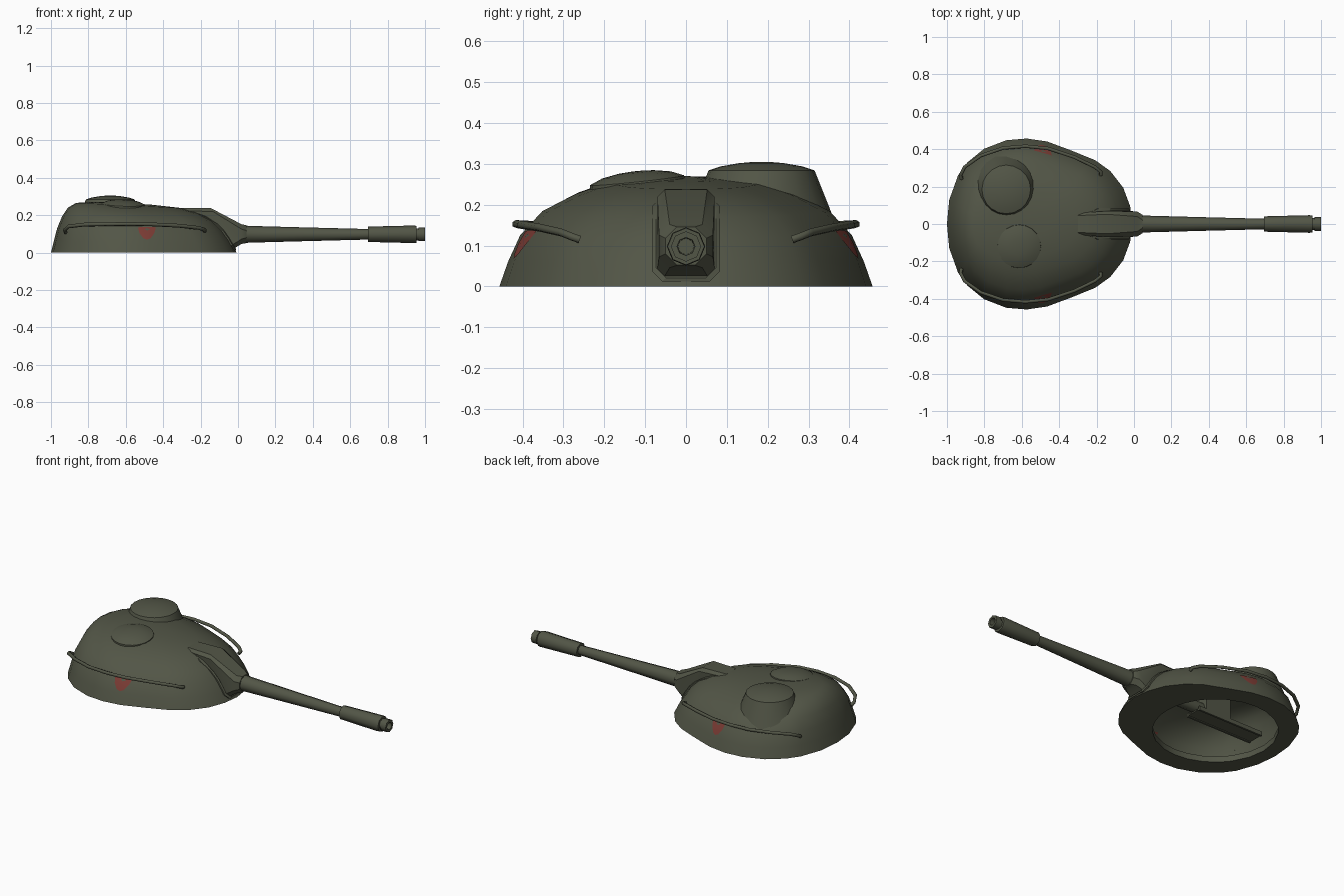
import bpy, math
from math import sin, cos, pi, radians
from mathutils import Vector
from mathutils.bvhtree import BVHTree

cube = bpy.data.objects.get("Cube")
if cube:
    bpy.data.objects.remove(cube, do_unlink=True)


def material(name, rgb):
    m = bpy.data.materials.new(name)
    m.use_nodes = True
    m.diffuse_color = (*rgb, 1)
    bsdf = m.node_tree.nodes["Principled BSDF"]
    bsdf.inputs["Base Color"].default_value = (*rgb, 1)
    bsdf.inputs["Roughness"].default_value = 0.8
    return m


OLIVE = material("olive paint", (0.085, 0.092, 0.062))
RED = material("faded red", (0.2, 0.045, 0.035))


def make(name, verts, faces, mat=OLIVE, angle=35):
    me = bpy.data.meshes.new(name)
    me.from_pydata(verts, [], faces)
    me.materials.append(mat)
    ob = bpy.data.objects.new(name, me)
    bpy.context.collection.objects.link(ob)
    bpy.ops.object.select_all(action="DESELECT")
    ob.select_set(True)
    bpy.context.view_layer.objects.active = ob
    bpy.ops.object.mode_set(mode="EDIT")
    bpy.ops.mesh.select_all(action="SELECT")
    bpy.ops.mesh.normals_make_consistent(inside=False)
    bpy.ops.object.mode_set(mode="OBJECT")
    bpy.ops.object.shade_smooth_by_angle(angle=radians(angle))
    return ob


def loft(name, rings, cap_start=False, cap_end=False, angle=35):
    n = len(rings[0])
    verts = [p for r in rings for p in r]
    faces = [(k * n + i, k * n + (i + 1) % n, (k + 1) * n + (i + 1) % n, (k + 1) * n + i)
             for k in range(len(rings) - 1) for i in range(n)]
    if cap_start:
        faces.append(tuple(range(n)))
    if cap_end:
        faces.append(tuple(range(len(verts) - n, len(verts))))
    return make(name, verts, faces, angle=angle)


def circle_z(cx, cy, r, z, n=20):
    return [(cx + r * cos(2 * pi * i / n), cy + r * sin(2 * pi * i / n), z) for i in range(n)]


def box(name, x0, x1, hw, z0, z1, yc=0):
    return loft(name, [[(x, yc - hw, z0), (x, yc + hw, z0), (x, yc + hw, z1), (x, yc - hw, z1)]
                       for x in (x0, x1)], True, True)


# Cast shell: half outline in plan, as fraction of length and of half width
half = [(0, 0), (.012, .28), (.06, .57), (.11, .72), (.2, .88), (.32, .98), (.43, 1),
        (.54, .965), (.67, .86), (.8, .745), (.88, .62), (.95, .425), (.987, .21), (1, 0)]
outline = half + [(t, -v) for t, v in half[-2:0:-1]]


def shell_ring(back, front, hw, z_back, z_front):
    return [(back + (front - back) * t, hw * v, z_back + (z_front - z_back) * t)
            for t, v in outline]


levels = [(-1, -.008, .457, 0, 0), (-.985, -.038, .436, .06, .06),
          (-.967, -.08, .406, .13, .12), (-.94, -.13, .352, .195, .17),
          (-.91, -.2, .27, .24, .208), (-.865, -.3, .19, .266, .238),
          (-.78, -.46, .09, .27, .256), (-.66, -.6, .02, .27, .265)]
rim_c, rim_r = -.575, .341


def rim_ring(z):
    ring = []
    for x, y, _ in shell_ring(*levels[0]):
        a = math.atan2(y, x - rim_c)
        ring.append((rim_c + rim_r * cos(a), rim_r * sin(a), z))
    return ring


shell = loft("turret_shell", [shell_ring(*lv) for lv in levels], cap_end=True, angle=50)
loft("turret_ring", [shell_ring(*levels[0]), rim_ring(0), rim_ring(.035)])
tree = BVHTree.FromObject(shell, bpy.context.evaluated_depsgraph_get())


def hit_shell(start, direction):
    return tree.ray_cast(Vector(start), Vector(direction))[0]


# Cupola: a cone that widens until it meets the shell
def cone_foot(cx, cy, n=20):
    foot = []
    for i in range(n):
        r = .14
        for _ in range(6):
            x, y = cx + r * cos(2 * pi * i / n), cy + r * sin(2 * pi * i / n)
            z = hit_shell((x, y, 1), (0, 0, -1)).z - .003
            r = .134 + (.274 - z) * .4
        foot.append((x, y, z))
    return foot


cupola = [(.134, .274), (.13, .284), (.1, .294), (.055, .302), (.02, .305)]
loft("commander_cupola", [cone_foot(-.683, .185)]
     + [circle_z(-.683, .185, r, z) for r, z in cupola], cap_end=True, angle=30)
lid = [(.118, -.014), (.116, 0), (.085, .013), (.045, .02), (.015, .022)]
hatch = loft("loader_hatch", [circle_z(0, 0, r, z) for r, z in lid], cap_end=True)
hatch.location = (-.614, -.12, .26)
hatch.rotation_euler = (radians(6), radians(2), 0)


# Mantlet collar: a thin frame that hugs the shell front
def collar_ring(hw, z0, z1, offset, cut=.025):
    side = [(hw - cut, z0), (hw, z0 + cut)]
    side += [(hw, z0 + cut + (z1 - z0 - 2 * cut) * k / 4) for k in (1, 2, 3, 4)]
    side.append((hw - cut, z1))
    side += [(-y, z) for y, z in reversed(side)]
    return [(hit_shell((1, y, z), (-1, 0, 0)).x + offset, y, z) for y, z in side]


loft("mantlet_collar", [collar_ring(.083, .012, .222, -.005), collar_ring(.083, .012, .222, .01),
                        collar_ring(.074, .021, .215, .014), collar_ring(.06, .035, .2, .0)],
     angle=25)


# Mantlet hood lofted forward onto the barrel
def chamfered(hw, top, bottom, cut):
    (xt, zt), (xb, zb) = top, bottom
    pts = [(hw - cut, zb), (hw, zb + cut), (hw, zt - cut), (hw - cut, zt)]
    pts += [(-y, z) for y, z in reversed(pts)]
    return [(xb + (xt - xb) * (z - zb) / (zt - zb), y, z) for y, z in pts]


loft("mantlet", [chamfered(.06, (-.3, .238), (-.1, .03), .015),
                 chamfered(.07, (-.145, .238), (-.015, .026), .018),
                 chamfered(.066, (.018, .152), (.018, .046), .026),
                 chamfered(.05, (.045, .146), (.045, .052), .028)], True, True, 30)


# Gun barrel with muzzle sleeve and open bore
def tube_x(name, profile, z, n=8, **caps):
    return loft(name, [[(x, r * sin(2 * pi * i / n), z + r * cos(2 * pi * i / n))
                        for i in range(n)] for x, r in profile], angle=50, **caps)


tube_x("gun_barrel", [(.03, .05), (.055, .045), (.35, .037), (.7, .028), (.72, .028)], .098)
tube_x("muzzle_sleeve", [(.695, .027), (.695, .041), (.94, .047), (.955, .045),
                         (.955, .032), (.965, .032), (.965, .037), (1, .037), (1, .022), (.9, .02)],
       .098, cap_end=True)

# Gun breech and recoil guard inside
tube_x("breech_tube", [(-.47, .035), (-.05, .035)], .095, cap_start=True, cap_end=True)
box("breech_block", -.64, -.47, .05, .06, .19)
box("recoil_floor", -.86, -.42, .045, .055, .062)
for side, label in ((1, "left"), (-1, "right")):
    box("recoil_guard_" + label, -.86, -.42, .006, .05, .075, side * .048)

# Grab rails and side markings
rail = [(-.922, .24, .108), (-.927, .262, .12), (-.905, .305, .14), (-.82, .365, .15),
        (-.7, .406, .152), (-.58, .416, .153), (-.46, .404, .151), (-.32, .358, .144),
        (-.21, .305, .132), (-.178, .28, .122), (-.178, .26, .115)]
for side, label in ((1, "left"), (-1, "right")):
    cu = bpy.data.curves.new("grab_rail_" + label, "CURVE")
    cu.dimensions = "3D"
    cu.bevel_depth = .01
    cu.bevel_resolution = 1
    cu.use_fill_caps = True
    sp = cu.splines.new("POLY")
    sp.points.add(len(rail) - 1)
    for p, (x, y, z) in zip(sp.points, rail):
        p.co = (x, side * y, z, 1)
    cu.materials.append(OLIVE)
    bpy.context.collection.objects.link(bpy.data.objects.new("grab_rail_" + label, cu))

    # Thin painted patch laid onto the shell wall
    flat = [(0, 0), (-.048, .03), (-.025, .032), (.025, .032), (.048, .03), (.04, .0),
            (.02, -.028), (0, -.036), (-.02, -.028), (-.04, 0)]
    verts = [hit_shell((-.487 + dx, side, .104 + dz), (0, -side, 0))
             + Vector((0, side * .003, .001)) for dx, dz in flat]
    n = len(flat) - 1
    patch = make("side_marking_" + label, verts,
                 [(0, 1 + i, 1 + (i + 1) % n) for i in range(n)], RED)
    if patch.data.polygons[0].normal.y * side < 0:
        patch.data.flip_normals()
